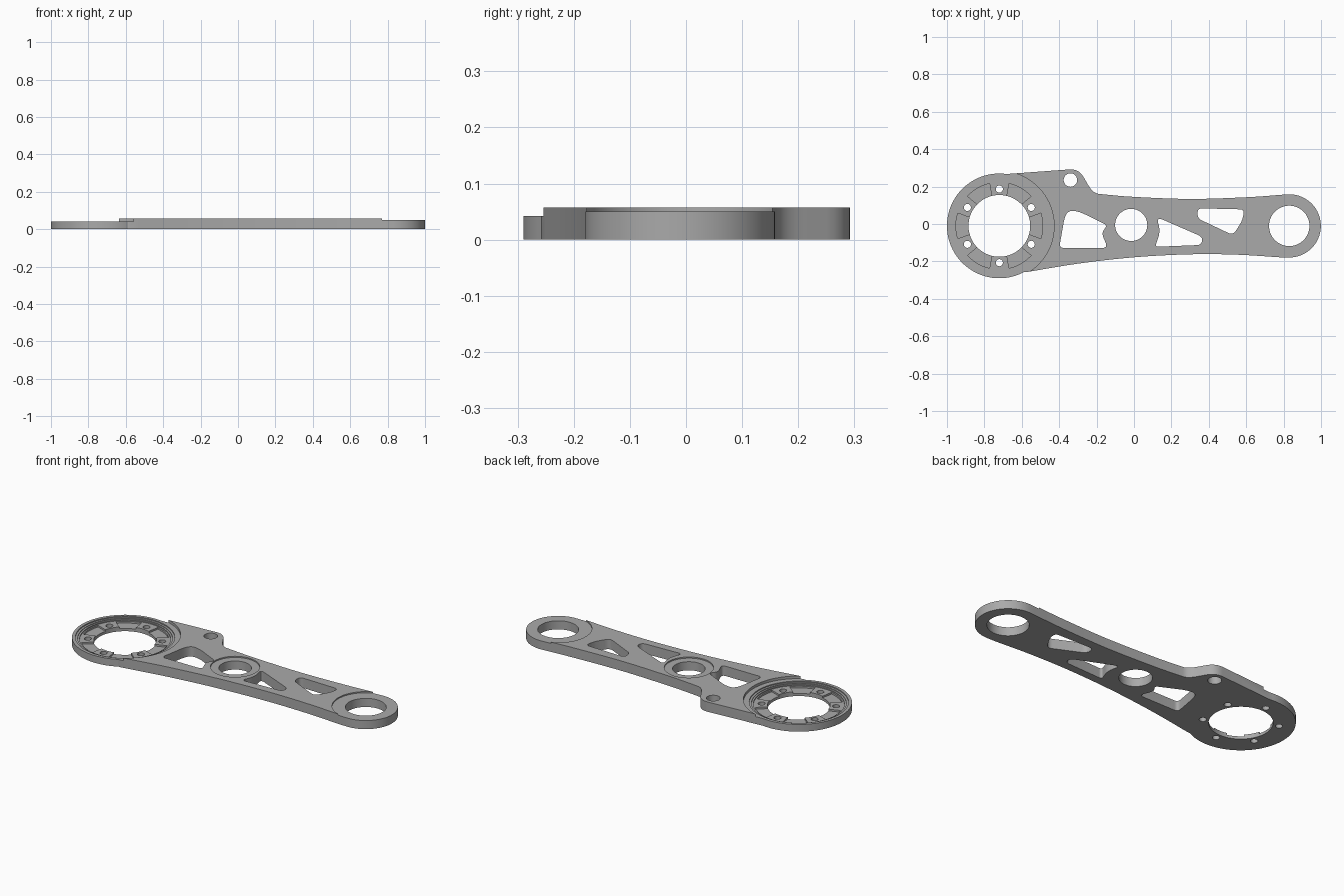
import bpy, bmesh
from math import cos, sin, pi, radians
from mathutils import Vector

cube = bpy.data.objects.get("Cube")
if cube:
    bpy.data.objects.remove(cube, do_unlink=True)

TOP = 0.057
HUB = (-0.72, -0.01)
END = (0.83, -0.01)
MID = (-0.015, -0.005)

grey = bpy.data.materials.new("machined_grey")
grey.use_nodes = True
grey.diffuse_color = (0.4, 0.4, 0.4, 1)
grey.node_tree.nodes["Principled BSDF"].inputs["Base Color"].default_value = (0.4, 0.4, 0.4, 1)


def arc(c, r, a0, a1, n):
    """Points on an arc, angles in degrees."""
    return [(c[0] + r * cos(radians(a0 + (a1 - a0) * i / n)),
             c[1] + r * sin(radians(a0 + (a1 - a0) * i / n))) for i in range(n + 1)]


def circle(c, r, n=72):
    return arc(c, r, 0, 360, n)[:-1]


def rounded(corners, n=6):
    """Round each (x, y, setback) corner with a quadratic curve."""
    pts = []
    for i, (x, y, d) in enumerate(corners):
        p = Vector((x, y))
        a = Vector(corners[i - 1][:2]) - p
        b = Vector(corners[(i + 1) % len(corners)][:2]) - p
        a = p + a.normalized() * min(d, a.length * 0.49)
        b = p + b.normalized() * min(d, b.length * 0.49)
        for k in range(n + 1):
            t = k / n
            pts.append(tuple(a * (1 - t) ** 2 + p * 2 * t * (1 - t) + b * t * t))
    return pts


def curve_through(points, n=6):
    """Smooth open curve through a few points."""
    v = [Vector(p) for p in points]
    v = [v[0] * 2 - v[1]] + v + [v[-1] * 2 - v[-2]]
    out = []
    for a, b, c, d in zip(v, v[1:], v[2:], v[3:]):
        for k in range(n):
            t = k / n
            out.append(tuple(0.5 * (2 * b + (c - a) * t + (2 * a - 5 * b + 4 * c - d) * t * t
                                    + (3 * b - a - 3 * c + d) * t ** 3)))
    return out + [tuple(v[-2])]


def prism(name, pts, z0, z1):
    bm = bmesh.new()
    low = [bm.verts.new((x, y, z0)) for x, y in pts]
    high = [bm.verts.new((x, y, z1)) for x, y in pts]
    bm.faces.new(low)
    bm.faces.new(high)
    for i in range(len(pts)):
        bm.faces.new((low[i - 1], low[i], high[i], high[i - 1]))
    bmesh.ops.recalc_face_normals(bm, faces=bm.faces)
    mesh = bpy.data.meshes.new(name)
    bm.to_mesh(mesh)
    bm.free()
    obj = bpy.data.objects.new(name, mesh)
    bpy.context.collection.objects.link(obj)
    return obj


# Plate outline: hub arc, lower edge, end arc, upper edge, lug
lower = curve_through([(-0.58, -0.258), (-0.3, -0.212), (0, -0.178), (0.3, -0.162),
                       (0.55, -0.164), (0.78, -0.178)])
upper = curve_through([(0.8, 0.157), (0.6, 0.143), (0.3, 0.134), (0, 0.145), (-0.16, 0.158)])
lug = rounded([(-0.16, 0.158, 0), (-0.22, 0.165, 0.05), (-0.295, 0.295, 0.05), (-0.63, 0.274, 0)])
outline = (arc(HUB, 0.28, 82, 298, 60) + lower + arc(END, 0.169, -92, 92, 40) + upper + lug[7:21])
arm = prism("arm_plate", outline, 0, TOP)
arm.data.materials.append(grey)


def cut(pts, z0=-0.1, z1=0.2):
    tool = prism("cutter", pts, z0, z1)
    tool.hide_render = True
    mod = arm.modifiers.new("cut", 'BOOLEAN')
    mod.operation = 'DIFFERENCE'
    mod.solver = 'EXACT'
    mod.object = tool
    bpy.context.view_layer.objects.active = arm
    bpy.ops.object.modifier_apply(modifier=mod.name)
    bpy.data.objects.remove(tool, do_unlink=True)


# Stepped bearing seat in the hub
for r, z in ((0.293, 0.042), (0.262, 0.036), (0.25, 0.032), (0.24, 0.026)):
    cut(circle(HUB, r, 96), z)

# Pockets between the bolt bosses
for k in range(6):
    a = 60 * k
    cut(arc(HUB, 0.232, a - 17, a + 17, 10) + arc(HUB, 0.14, a + 15, a - 15, 6), 0.016)

# Hub bore and bolt holes
cut(circle(HUB, 0.165))
for x, y in arc(HUB, 0.197, 30, 330, 5):
    cut(circle((x, y), 0.019, 24))

# Shallow seats and bores at the middle and the small end
for c, seat, bore in ((MID, 0.13, 0.086), (END, 0.178, 0.108)):
    cut(circle(c, seat), 0.05)
    cut(circle(c, bore))

# Lug hole
cut(circle((-0.34, 0.235), 0.036, 36))

# Lightening windows
cut(rounded([(-0.4, -0.128, 0.025), (-0.365, 0.07, 0.06), (-0.3, 0.07, 0.04),
             (-0.14, -0.008, 0.025), (-0.175, -0.045, 0.03), (-0.14, -0.128, 0.03)]))
cut(rounded([(0.112, -0.122, 0.02), (0.142, -0.04, 0.04), (0.12, 0.038, 0.035),
             (0.368, -0.07, 0.03), (0.36, -0.112, 0.025)]))
cut(rounded([(0.34, 0.084, 0.025), (0.59, 0.078, 0.025), (0.58, 0.02, 0.03),
             (0.53, -0.06, 0.03), (0.34, 0.03, 0.025)]))

# Smooth round walls, keep machined edges sharp
bpy.ops.object.select_all(action='DESELECT')
arm.select_set(True)
bpy.context.view_layer.objects.active = arm
bpy.ops.object.shade_smooth_by_angle(angle=radians(30))
